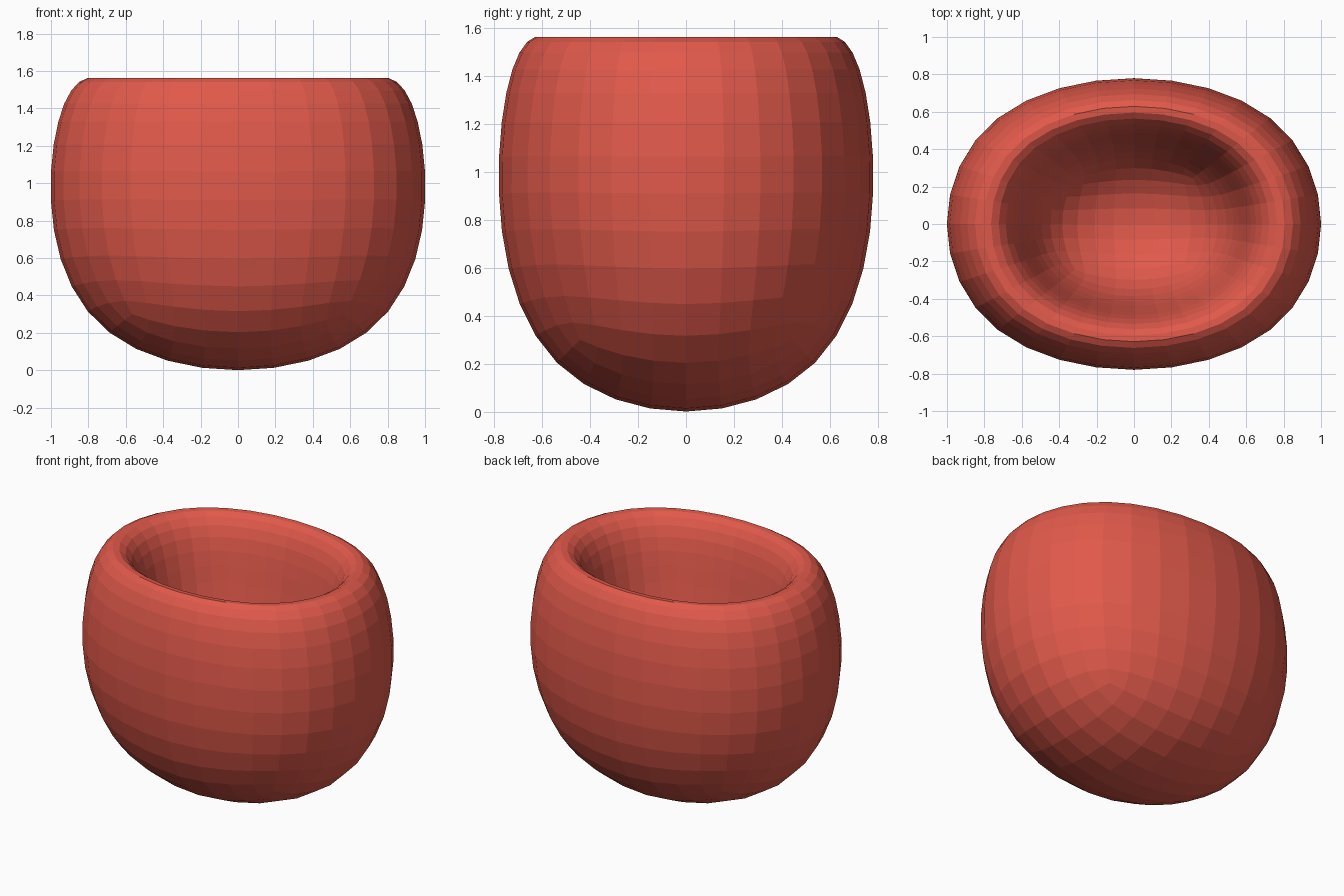
import bpy
import bmesh

if "Cube" in bpy.data.objects:
    bpy.data.objects.remove(bpy.data.objects["Cube"])

# Control cage: rings of (half width x, half depth y, height z), outside then inside
A, B = 1.132, 0.882
BOTTOM, TOP, FLOOR = -0.1415, 1.6225, 0.44
INNER = 0.556
rings = [(A, B, BOTTOM), (A, B, TOP),
         (A * INNER, B * INNER, TOP), (A * INNER, B * INNER, FLOOR)]

bm = bmesh.new()
loops = [[bm.verts.new((sx * x, sy * y, z))
          for sx, sy in ((-1, -1), (1, -1), (1, 1), (-1, 1))]
         for x, y, z in rings]
for low, high in zip(loops, loops[1:]):
    for i in range(4):
        j = (i + 1) % 4
        bm.faces.new((low[i], low[j], high[j], high[i]))
bm.faces.new(loops[0][::-1])
bm.faces.new(loops[-1])
bmesh.ops.recalc_face_normals(bm, faces=bm.faces)

mesh = bpy.data.meshes.new("cup")
bm.to_mesh(mesh)
bm.free()
cup = bpy.data.objects.new("cup", mesh)
bpy.context.collection.objects.link(cup)

# Rounded cup body, flat shaded
sub = cup.modifiers.new("rounding", 'SUBSURF')
sub.levels = sub.render_levels = 3

# Red clay colour
mat = bpy.data.materials.new("red")
mat.diffuse_color = (0.75, 0.1, 0.07, 1)
mat.use_nodes = True
mat.node_tree.nodes["Principled BSDF"].inputs["Base Color"].default_value = mat.diffuse_color
mesh.materials.append(mat)
